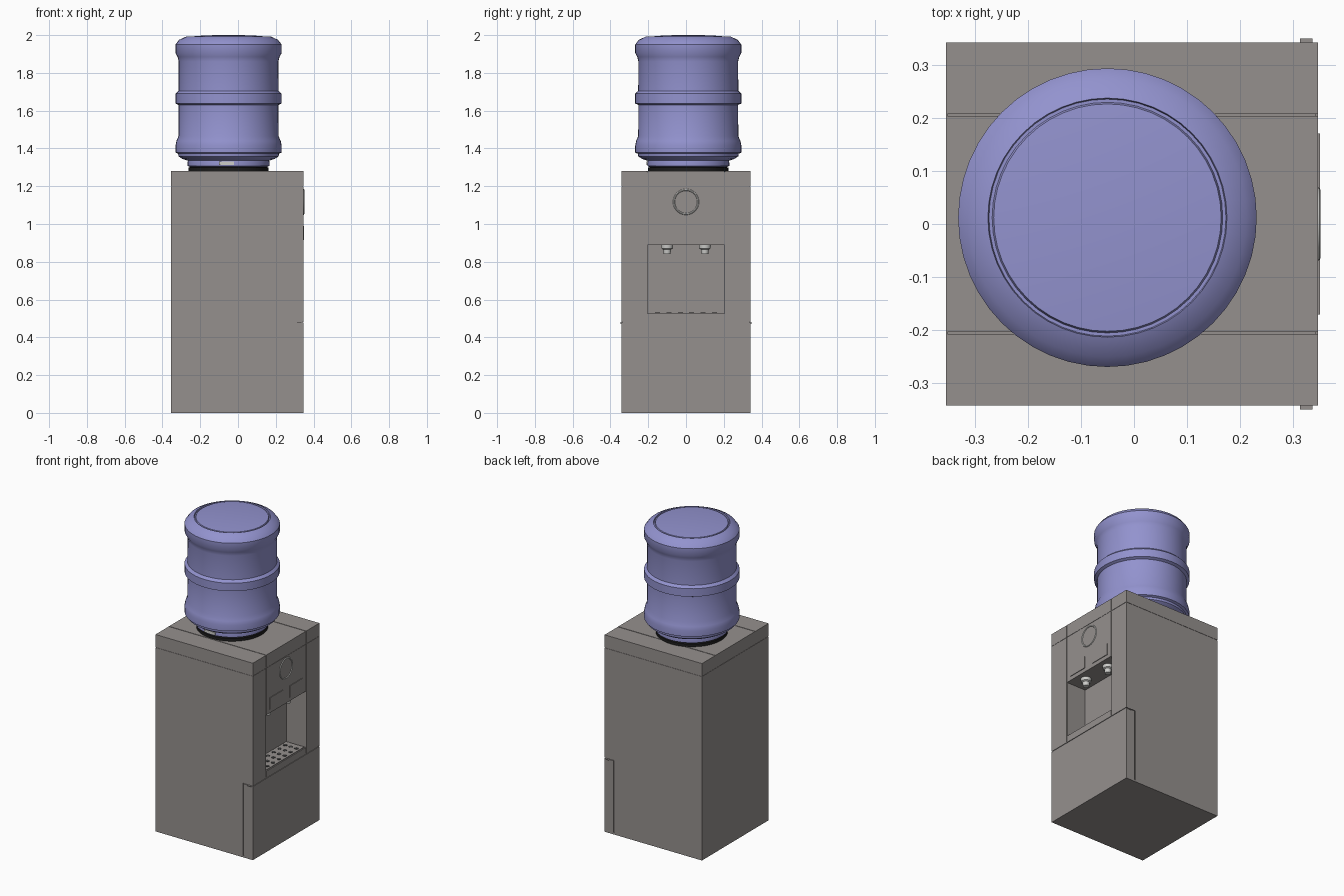
import bpy, math
from mathutils import Vector

if "Cube" in bpy.data.objects:
    bpy.data.objects.remove(bpy.data.objects["Cube"])


def material(name, rgb):
    m = bpy.data.materials.new(name)
    m.use_nodes = True
    m.diffuse_color = (*rgb, 1)
    m.node_tree.nodes["Principled BSDF"].inputs["Base Color"].default_value = (*rgb, 1)
    return m


GREY = material("warm grey plastic", (0.30, 0.28, 0.27))
BLUE = material("blue bottle", (0.29, 0.29, 0.62))
BLACK = material("black rubber", (0.012, 0.012, 0.012))
LIGHT = material("light grey", (0.62, 0.62, 0.60))
DARK = material("dark holes", (0.05, 0.05, 0.05))


def box(name, x, y, z, mat=GREY):
    lo, hi = Vector((x[0], y[0], z[0])), Vector((x[1], y[1], z[1]))
    bpy.ops.mesh.primitive_cube_add(size=1, location=(lo + hi) / 2)
    ob = bpy.context.object
    ob.name = name
    ob.scale = hi - lo
    bpy.ops.object.transform_apply(location=False, rotation=False, scale=True)
    ob.data.materials.append(mat)
    return ob


def lathe(name, profile, centre, mat, steps=48):
    """Spin a (radius, z) profile about a vertical axis."""
    verts, faces, rows = [], [], []
    for r, z in profile:
        n = 1 if r == 0 else steps
        rows.append([len(verts) + i for i in range(n)])
        verts += [(r * math.cos(math.tau * i / n), r * math.sin(math.tau * i / n), z) for i in range(n)]
    for a, b in zip(rows, rows[1:]):
        for i in range(steps):
            j = (i + 1) % steps
            quad = [a[i % len(a)], a[j % len(a)], b[j % len(b)], b[i % len(b)]]
            faces.append(list(dict.fromkeys(quad)))
    mesh = bpy.data.meshes.new(name)
    mesh.from_pydata(verts, [], faces)
    ob = bpy.data.objects.new(name, mesh)
    bpy.context.collection.objects.link(ob)
    ob.location = centre
    mesh.materials.append(mat)
    bpy.ops.object.select_all(action="DESELECT")
    ob.select_set(True)
    bpy.context.view_layer.objects.active = ob
    bpy.ops.object.shade_smooth_by_angle(angle=math.radians(30))
    return ob


def carve(target, x, y, z):
    """Cut a box-shaped recess or groove out of the target."""
    cutter = box("cutter", x, y, z)
    mod = target.modifiers.new("cut", "BOOLEAN")
    mod.operation, mod.solver, mod.object = "DIFFERENCE", "EXACT", cutter
    bpy.context.view_layer.objects.active = target
    bpy.ops.object.modifier_apply(modifier=mod.name)
    bpy.data.objects.remove(cutter)


# Cabinet with dispensing alcove
BACK, FRONT, HALF, TOP = -0.354, 0.346, 0.342, 1.28
cabinet = box("cabinet", (BACK, FRONT), (-HALF, HALF), (0, TOP))
carve(cabinet, (0.205, 0.4), (-0.203, 0.203), (0.525, 0.89))

# Panel seams: central strip, lid and lower door
for s in (-1, 1):
    seam = sorted((s * 0.203, s * 0.207))
    side = sorted((s * (HALF - 0.006), s * 0.4))
    carve(cabinet, (0.342, 0.4), seam, (0.486, 1.3))
    carve(cabinet, (-0.351, 0.4), seam, (TOP - 0.004, 1.3))
    carve(cabinet, (-0.4, 0.4), sorted((s * (HALF - 0.002), s * 0.4)), (1.195, 1.198))
    carve(cabinet, (0.276, 0.283), side, (0.012, 0.482))
    carve(cabinet, (0.276, 0.4), side, (0.478, 0.482))
carve(cabinet, (0.342, 0.4), (-0.4, 0.4), (0.478, 0.482))
carve(cabinet, (-0.4, BACK + 0.002), (-0.4, 0.4), (1.195, 1.198))
carve(cabinet, (FRONT - 0.002, 0.4), (-0.4, 0.4), (1.195, 1.198))

for s, side in ((-1, "right"), (1, "left")):
    # Door hinge pin
    box(side + "_hinge", (0.312, 0.336), sorted((s * 0.33, s * 0.349)), (0.474, 0.478))
    # Label plate above each tap
    box(side + "_label_plate", (0.34, 0.35), sorted((s * 0.035, s * 0.17)), (0.915, 0.99))
    # Tap hanging from the alcove ceiling
    lathe(side + "_tap", [(0, 0.84), (0.018, 0.84), (0.021, 0.865), (0.03, 0.87),
                          (0.032, 0.892), (0, 0.892)], (0.285, s * 0.1, 0), LIGHT, 20)

# Decorative front ring
bpy.ops.mesh.primitive_torus_add(major_segments=40, minor_segments=8, major_radius=0.064,
                                 minor_radius=0.005, location=(0.346, 0, 1.117),
                                 rotation=(0, math.pi / 2, 0))
ring = bpy.context.object
ring.name = "front_ring"
ring.data.materials.append(LIGHT)
bpy.ops.object.shade_smooth_by_angle()

# Drip tray and drain holes
box("drip_tray", (0.21, 0.34), (-0.195, 0.195), (0.52, 0.53))
for row in range(3):
    for col in range(6):
        lathe("drain_hole", [(0.013, 0.529), (0.013, 0.532), (0, 0.532)],
              (0.235 + row * 0.04, (col - 2.5) * 0.06, 0), DARK, 12)

# Bottle seat and water bottle
CENTRE = (-0.05, 0.012, 0)
lathe("bottle_seat", [(0, 1.275), (0.212, 1.275), (0.212, 1.298), (0.2, 1.303), (0, 1.303)],
      CENTRE, BLACK)
lathe("water_bottle", [
    (0, 1.30), (0.2, 1.30), (0.217, 1.308), (0.217, 1.325), (0.215, 1.335), (0.245, 1.345),
    (0.265, 1.358), (0.267, 1.372), (0.281, 1.378), (0.281, 1.415), (0.276, 1.44), (0.265, 1.465),
    (0.264, 1.63), (0.281, 1.638), (0.281, 1.69), (0.265, 1.705), (0.264, 1.86),
    (0.27, 1.885), (0.281, 1.905), (0.281, 1.95), (0.262, 1.975), (0.225, 1.992),
    (0.223, 1.984), (0.217, 1.984), (0.214, 1.991), (0.12, 1.999), (0, 2.0)], CENTRE, BLUE)
# Small neck tag
box("neck_tag", (-0.1, -0.02), (-0.208, -0.2), (1.313, 1.33), LIGHT)
